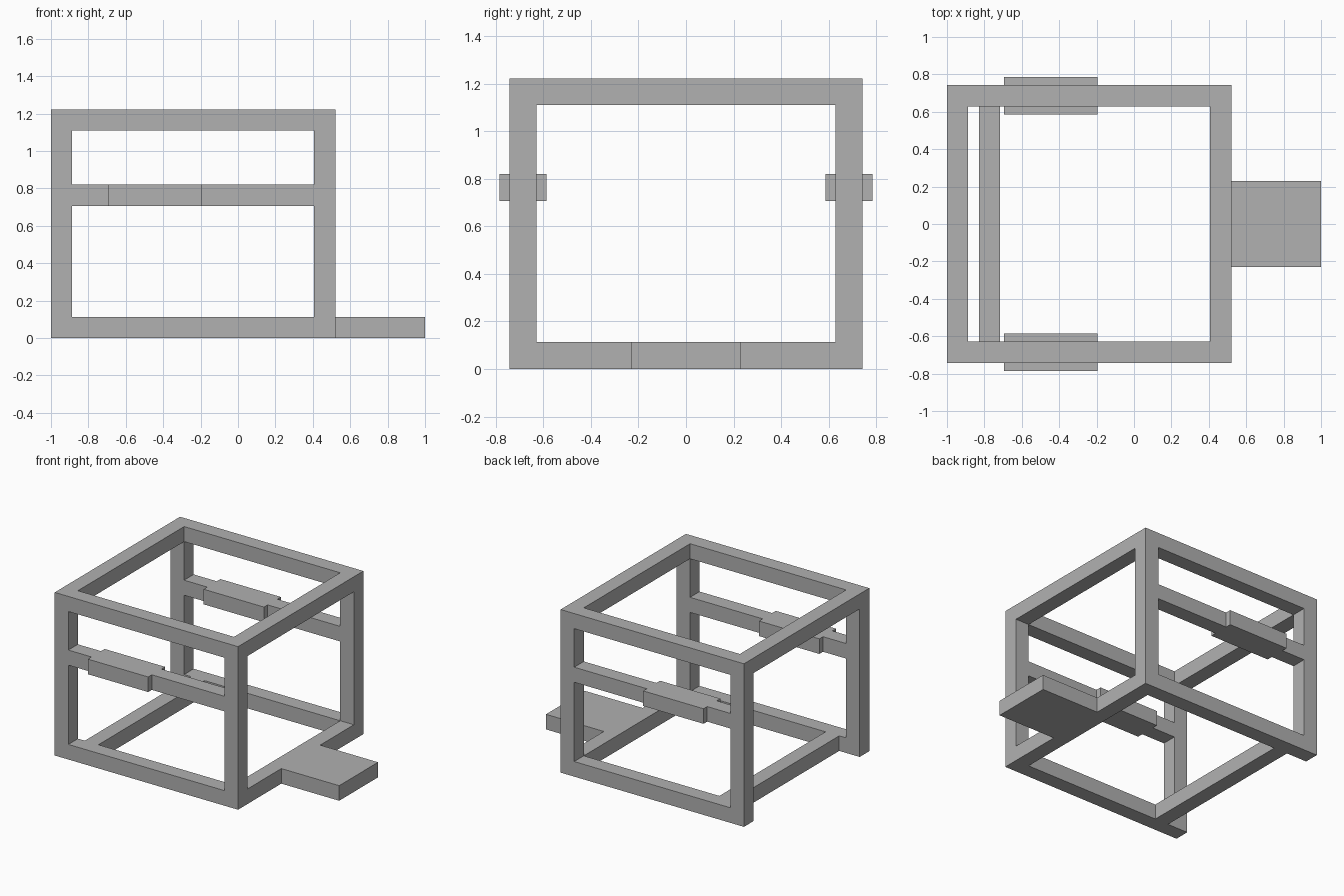
import bpy
from mathutils import Vector

if "Cube" in bpy.data.objects:
    bpy.data.objects.remove(bpy.data.objects["Cube"], do_unlink=True)

# Single grey finish
grey = bpy.data.materials.new("frame grey")
grey.use_nodes = True
COLOUR = (0.44, 0.44, 0.44, 1)
grey.diffuse_color = COLOUR
grey.node_tree.nodes["Principled BSDF"].inputs["Base Color"].default_value = COLOUR


def box(name, x, y, z):
    """Axis-aligned box from (low, high) ranges."""
    low, high = (Vector(c) for c in zip(x, y, z))
    bpy.ops.mesh.primitive_cube_add(size=1)
    obj = bpy.context.object
    obj.name = name
    for v in obj.data.vertices:
        v.co = (low + high) / 2 + v.co * (high - low)
    obj.data.materials.append(grey)
    return obj


# Overall frame dimensions
T = 0.113                       # bar thickness
BACK, FRONT = -1.0, 0.52        # frame ends along x
HALF, TOP = 0.742, 1.222        # half width and height
INNER = HALF - T
SPAN = (BACK + T, FRONT - T)    # clear length between posts
LOW, HIGH = (0, T), (TOP - T, TOP)
GRIP_X = (-0.695, -0.195)
GRIP_Z = (0.707, 0.82)

for side, s in (("left", 1), ("right", -1)):
    y = sorted((s * INNER, s * HALF))
    # Corner posts and long rails
    box(f"{side}_rear_post", (BACK, SPAN[0]), y, (0, TOP))
    box(f"{side}_front_post", (SPAN[1], FRONT), y, (0, TOP))
    box(f"{side}_bottom_rail", SPAN, y, LOW)
    box(f"{side}_top_rail", SPAN, y, HIGH)
    # Arm rail, interrupted by the wider arm pad
    box(f"{side}_arm_rail_rear", (SPAN[0], GRIP_X[0]), y, GRIP_Z)
    box(f"{side}_arm_rail_front", (GRIP_X[1], SPAN[1]), y, GRIP_Z)
    box(f"{side}_arm_pad", GRIP_X, sorted((s * 0.586, s * 0.785)), GRIP_Z)

# Cross bars
across = (-INNER, INNER)
box("top_rear_crossbar", (BACK, SPAN[0]), across, HIGH)
box("top_front_crossbar", (SPAN[1], FRONT), across, HIGH)
box("bottom_front_crossbar", (SPAN[1], FRONT), across, LOW)
box("bottom_inset_crossbar", (-0.83, -0.717), across, LOW)

# Foot plate
box("foot_plate", (FRONT, 1.0), (-0.23, 0.23), LOW)
